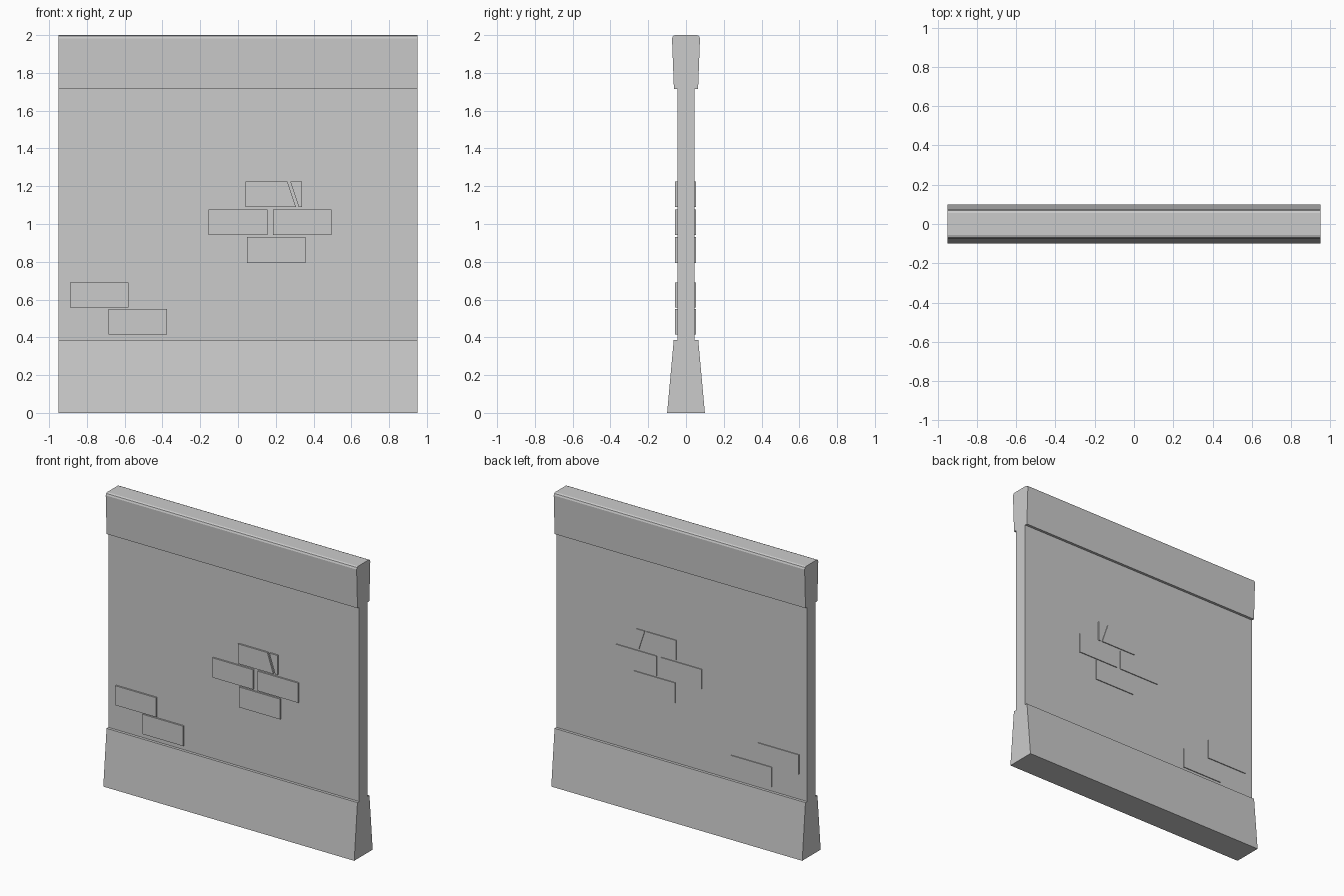
import bpy, bmesh
from mathutils import Vector

if "Cube" in bpy.data.objects:
    bpy.data.objects.remove(bpy.data.objects["Cube"])

HALF = 0.95  # half length of the wall


def prism(name, pts, axis, start, end):
    """Extrude a closed 2D outline along axis: 'X' uses (y, z), 'Y' uses (x, z)."""
    bm = bmesh.new()
    if axis == 'X':
        verts = [bm.verts.new((start, a, b)) for a, b in pts]
        move = Vector((end - start, 0, 0))
    else:
        verts = [bm.verts.new((a, start, b)) for a, b in pts]
        move = Vector((0, end - start, 0))
    face = bm.faces.new(verts)
    out = bmesh.ops.extrude_face_region(bm, geom=[face])
    bmesh.ops.translate(bm, vec=move,
                        verts=[v for v in out['geom'] if isinstance(v, bmesh.types.BMVert)])
    bmesh.ops.recalc_face_normals(bm, faces=bm.faces)
    mesh = bpy.data.meshes.new(name)
    bm.to_mesh(mesh)
    bm.free()
    obj = bpy.data.objects.new(name, mesh)
    bpy.context.collection.objects.link(obj)
    return obj


def rail(name, half_profile):
    """Mirror a half profile (y, z) and run it along the wall length."""
    pts = half_profile + [(-y, z) for y, z in reversed(half_profile)]
    return prism(name, pts, 'X', -HALF, HALF)


# Wall parts: flared plinth, thin panel, chamfered coping
rail("wall_base", [(0.10, 0.0), (0.065, 0.385)])
rail("wall_panel", [(0.046, 0.385), (0.046, 1.715)])
rail("wall_cap", [(0.064, 1.715), (0.074, 1.983), (0.069, 1.995), (0.057, 2.0)])


# Exposed bricks, passing right through the panel
def brick(name, pts):
    prism(name, pts, 'Y', -0.057, 0.052)


WIDTH = 0.31
for i, (x, z0, z1) in enumerate([(-0.155, 0.943, 1.078), (0.186, 0.943, 1.078),
                                 (0.048, 0.793, 0.932),
                                 (-0.89, 0.557, 0.69), (-0.685, 0.414, 0.55)]):
    brick(f"brick_{i + 1}", [(x, z0), (x + WIDTH, z0), (x + WIDTH, z1), (x, z1)])

# Cracked brick in two pieces
brick("cracked_brick_large", [(0.04, 1.09), (0.307, 1.09), (0.262, 1.225), (0.04, 1.225)])
brick("cracked_brick_chip", [(0.322, 1.09), (0.338, 1.09), (0.338, 1.225), (0.277, 1.225)])
